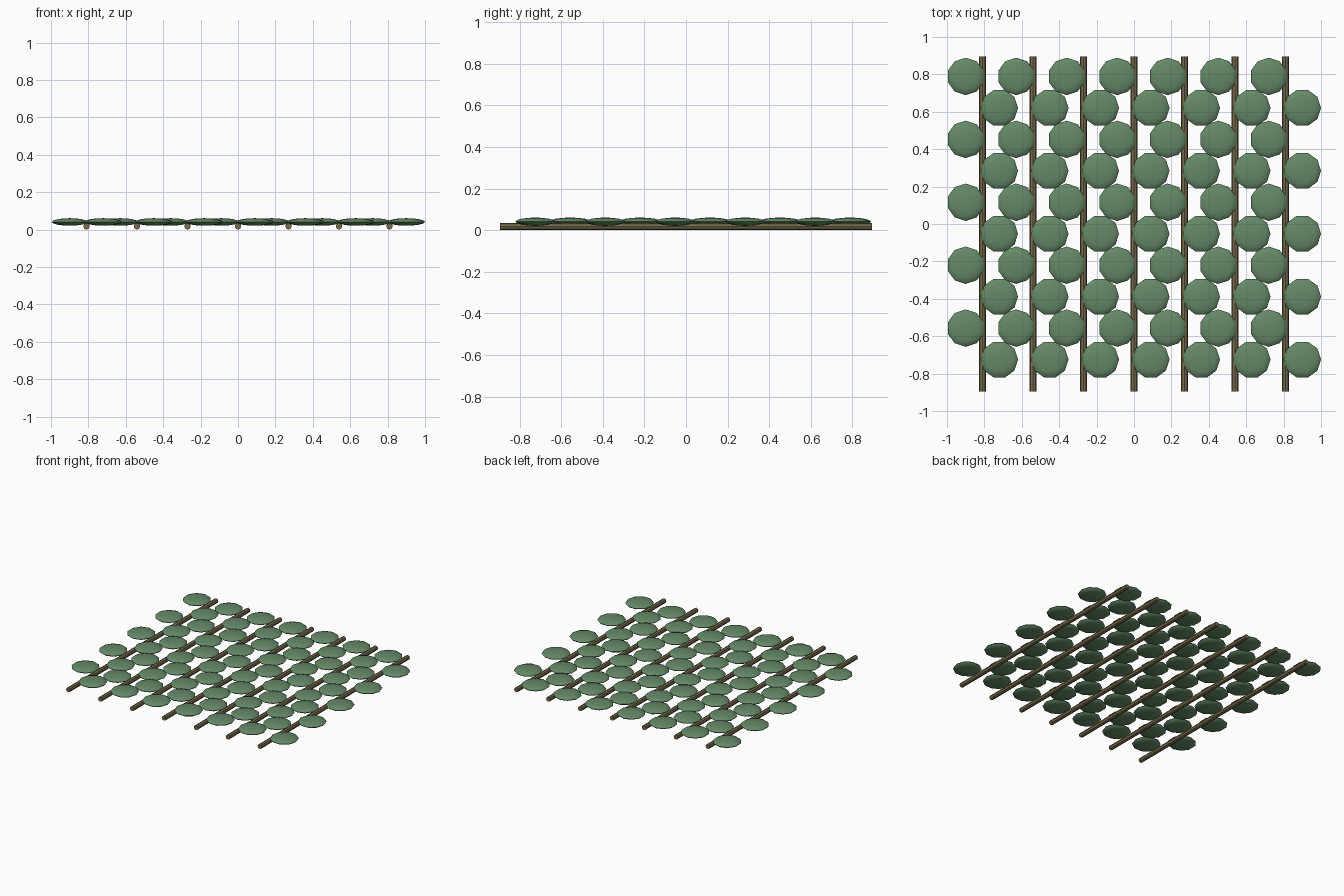
import bpy, math

if "Cube" in bpy.data.objects:
    bpy.data.objects.remove(bpy.data.objects["Cube"], do_unlink=True)


def material(name, rgb):
    m = bpy.data.materials.new(name)
    m.use_nodes = True
    m.diffuse_color = (*rgb, 1)
    m.node_tree.nodes["Principled BSDF"].inputs["Base Color"].default_value = (*rgb, 1)
    return m


leaf_green = material("leaf green", (0.13, 0.25, 0.135))
stem_brown = material("stem brown", (0.19, 0.155, 0.075))

COLUMNS, ROWS = 7, 10
SPACING, ROW_STEP = 0.27, 0.1682
LEAF_R, STEM_R = 0.1, 0.0175


def finish(name, mat, angle):
    ob = bpy.context.object
    ob.name = name
    ob.data.materials.append(mat)
    bpy.ops.object.transform_apply(location=False, rotation=True, scale=True)
    bpy.ops.object.shade_smooth_by_angle(angle=math.radians(angle))
    return ob


# Parallel stems running front to back
for c in range(COLUMNS):
    bpy.ops.mesh.primitive_cylinder_add(
        vertices=8, radius=STEM_R, depth=1.79,
        location=((c - 3) * SPACING, 0, STEM_R), rotation=(math.pi / 2, 0, 0))
    finish("stem", stem_brown, 30)

# One flattened leaf pad, shared by every row
bpy.ops.mesh.primitive_uv_sphere_add(segments=10, ring_count=8, radius=1)
bpy.context.object.scale = (LEAF_R, LEAF_R, 0.02)
pad = finish("leaf", leaf_green, 40)
mesh = pad.data
bpy.data.objects.remove(pad)

# Staggered rows of leaves, alternate rows turned a quarter
for r in range(ROWS):
    for c in range(COLUMNS):
        leaf = bpy.data.objects.new("leaf", mesh)
        start = -0.72 if r % 2 else -0.9
        leaf.location = (start + c * SPACING, 0.789 - r * ROW_STEP, 0.041)
        leaf.rotation_euler.z = math.pi / 2 * (r % 2)
        bpy.context.collection.objects.link(leaf)
